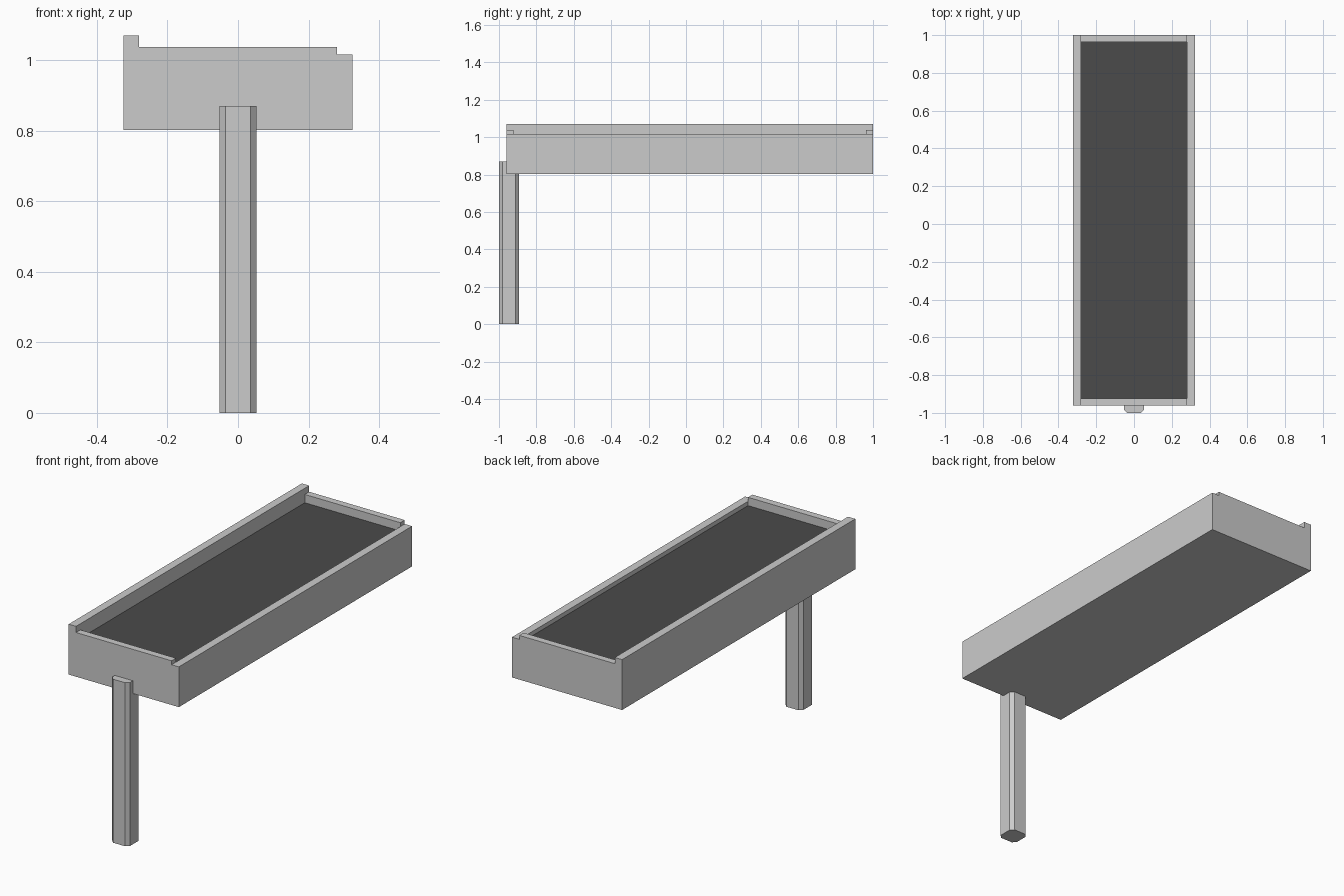
import bpy, bmesh

if "Cube" in bpy.data.objects:
    bpy.data.objects.remove(bpy.data.objects["Cube"])

FRONT, BACK = -0.96, 1.0      # tray ends
SIDE, INNER = 0.324, 0.281    # outer and inner half widths
LIP = 0.037                   # end lip thickness
FLOOR = 0.993                 # height of the dark surface


def prism(name, pts, axis, start, end):
    """Extrude a closed 2D profile along 'y' (points are x,z) or 'z' (points are x,y)."""
    bm = bmesh.new()
    place = (lambda a, b: (a, start, b)) if axis == 'y' else (lambda a, b: (a, b, start))
    face = bm.faces.new([bm.verts.new(place(a, b)) for a, b in pts])
    moved = bmesh.ops.extrude_face_region(bm, geom=[face])['geom']
    offset = (0, end - start, 0) if axis == 'y' else (0, 0, end - start)
    bmesh.ops.translate(bm, vec=offset,
                        verts=[v for v in moved if isinstance(v, bmesh.types.BMVert)])
    # Keep both caps and make all faces point outwards
    if len(bm.faces) == len(pts) + 1:
        bm.faces.new([v for v in bm.verts if abs(v.co['xyz'.index(axis)] - start) < 1e-6])
    bmesh.ops.recalc_face_normals(bm, faces=bm.faces)
    mesh = bpy.data.meshes.new(name)
    bm.to_mesh(mesh)
    bm.free()
    obj = bpy.data.objects.new(name, mesh)
    bpy.context.collection.objects.link(obj)
    return obj


def rect(x0, x1, z0, z1):
    return [(x0, z0), (x1, z0), (x1, z1), (x0, z1)]


# Tray body: tall left wall, low right wall, recessed middle
BED = FLOOR - 0.01
prism("tray_body", [(-SIDE, 0.802), (SIDE, 0.802), (SIDE, 1.016), (INNER, 1.016),
                    (INNER, BED), (-INNER, BED), (-INNER, 1.07), (-SIDE, 1.07)],
      'y', FRONT, BACK)

# Raised lips closing the two ends
for name, y in (("front_lip", FRONT), ("back_lip", BACK - LIP)):
    prism(name, rect(-INNER, INNER, BED, 1.037), 'y', y, y + LIP)

# Dark surface panel
dark = bpy.data.materials.new("dark_surface")
dark.diffuse_color = (0.07, 0.07, 0.07, 1)
dark.use_nodes = True
dark.node_tree.nodes["Principled BSDF"].inputs["Base Color"].default_value = dark.diffuse_color
panel = prism("surface_panel", rect(-INNER, INNER, BED, FLOOR), 'y', FRONT + LIP, BACK - LIP)
panel.data.materials.append(dark)

# Support post: square with chamfered corners, set into the front end
H, C, CY = 0.053, 0.035, -0.947
prism("support_post", [(x, CY + y) for x, y in
                       [(-C, -H), (C, -H), (H, -C), (H, C), (C, H), (-C, H), (-H, C), (-H, -C)]],
      'z', 0, 0.87)
